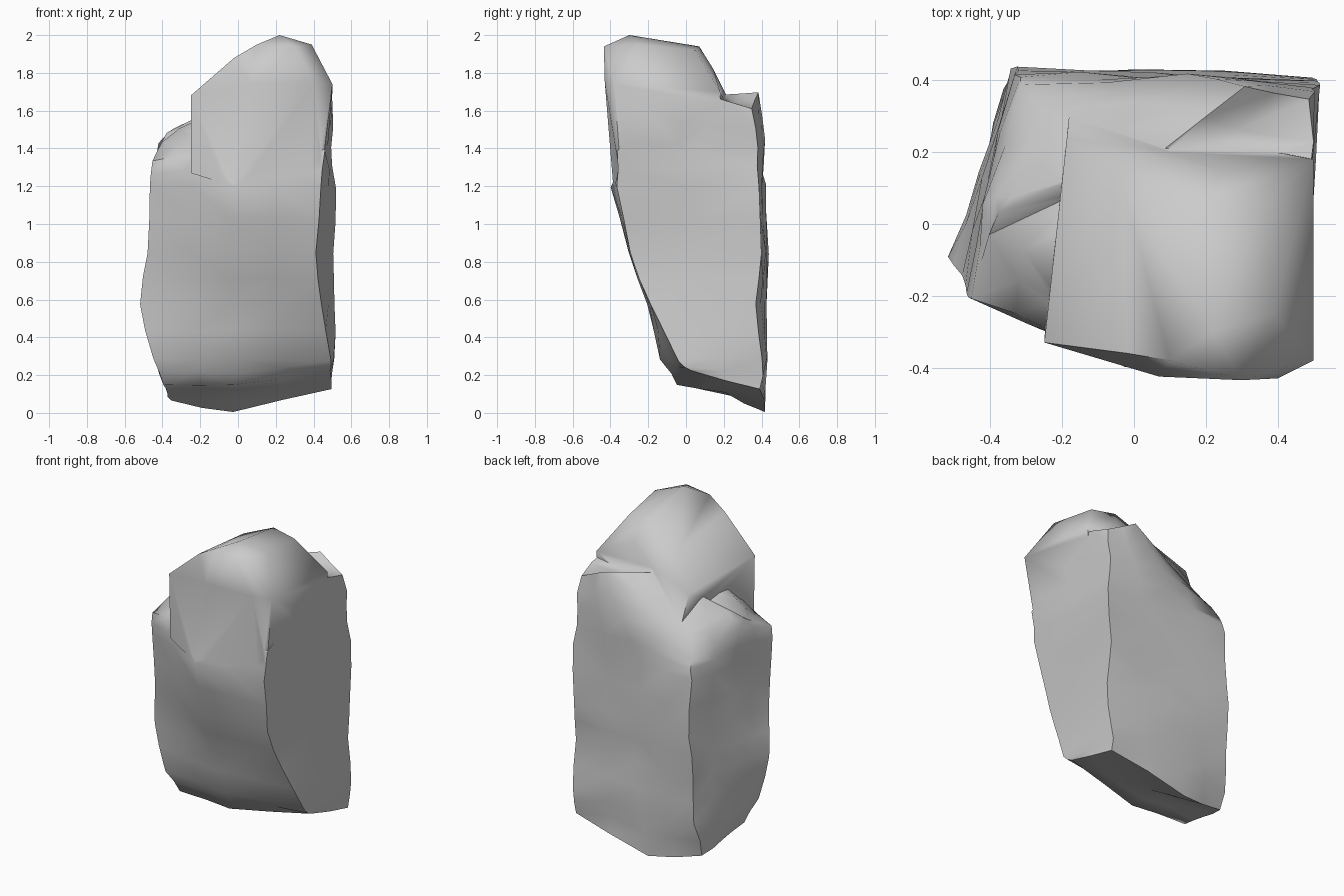
import bpy, bmesh, math, random
from mathutils import Vector

if "Cube" in bpy.data.objects:
    bpy.data.objects.remove(bpy.data.objects["Cube"])

random.seed(4)

stone = bpy.data.materials.new("grey stone")
stone.diffuse_color = (0.6, 0.6, 0.6, 1)
stone.use_nodes = True
stone.node_tree.nodes["Principled BSDF"].inputs["Base Color"].default_value = stone.diffuse_color


def finish(name, bm):
    bmesh.ops.recalc_face_normals(bm, faces=bm.faces)
    mesh = bpy.data.meshes.new(name)
    bm.to_mesh(mesh)
    bm.free()
    mesh.materials.append(stone)
    obj = bpy.data.objects.new(name, mesh)
    bpy.context.collection.objects.link(obj)
    return obj


def roughen(bm, amount):
    # split each face once and nudge only the new points
    old = set(bm.verts)
    bmesh.ops.subdivide_edges(bm, edges=bm.edges[:], cuts=1, use_grid_fill=True)
    for v in bm.verts:
        if v not in old:
            v.co += Vector([random.uniform(-amount, amount) for _ in range(3)])
    bmesh.ops.triangulate(bm, faces=bm.faces[:])


# Main boulder: stacked rings, each running
# front left, front middle, front right, back right, back middle, back left, left
foot = [(-.39, -.01, .15), (-.02, -.04, .15), (.48, .02, .22), (.50, .39, .13),
        (-.02, .425, .01), (-.36, .34, .06), (-.38, .17, .11)]
flat_rings = [
    (.28, [(-.45, -.09), (0, -.13), (.49, -.04), (.51, .41), (0, .43), (-.35, .41), (-.42, .15)]),
    (.58, [(-.52, -.09), (-.05, -.21), (.45, -.19), (.51, .37), (.05, .42), (-.34, .42), (-.43, .14)]),
    (.85, [(-.48, -.15), (-.05, -.30), (.41, -.29), (.51, .40), (.05, .415), (-.33, .43), (-.42, .12)]),
    (1.2, [(-.465, -.20), (-.03, -.395), (.44, -.36), (.51, .39), (.05, .41), (-.33, .42), (-.41, .12)]),
]
shoulder = [(-.445, -.2, 1.34), (-.22, -.30, 1.36), (.46, -.36, 1.38), (.50, .38, 1.40),
            (.15, .41, 1.45), (-.31, .39, 1.31), (-.42, .06, 1.42)]
top = [(-.41, -.03, 1.44), (-.2, -.10, 1.56), (.49, .1, 1.69), (.495, .34, 1.61),
       (.3, .385, 1.69), (-.25, .31, 1.43), (-.34, .08, 1.51)]
rings = [foot] + [[(x, y, z) for x, y in pts] for z, pts in flat_rings] + [shoulder, top]

bm = bmesh.new()
loops = [[bm.verts.new(p) for p in ring] for ring in rings]
for low, high in zip(loops, loops[1:]):
    for i in range(7):
        j = (i + 1) % 7
        bm.faces.new((low[i], low[j], high[j], high[i]))
for loop, centre in ((loops[0], (.05, .2, .10)), (loops[-1], (.08, .2, 1.68))):
    c = bm.verts.new(centre)
    for i in range(7):
        bm.faces.new((loop[i], loop[(i + 1) % 7], c))
roughen(bm, .009)
boulder = finish("boulder", bm)

# Upper crag: chiselled convex lump overhanging the front, leaving a left shelf
crag_points = [
    (-.25, -.32, 1.27), (-.18, .28, 1.25), (.46, .2, 1.2), (.435, -.34, 1.2), (-.03, -.385, 1.2),
    (-.25, -.33, 1.68), (-.18, .31, 1.45), (-.187, .24, 1.63), (.50, .18, 1.70), (.50, -.38, 1.74),
    (.40, -.43, 1.75), (.07, -.425, 1.74), (-.02, -.36, 1.88), (.1, -.38, 1.95),
    (.22, -.3, 2.0), (.3, -.435, 1.94), (.39, -.25, 1.95), (-.03, .1, 1.83),
    (.2, .07, 1.94), (.36, .05, 1.92), (.25, .145, 1.82), (.1, .2, 1.71)]
bm = bmesh.new()
for p in crag_points:
    bm.verts.new(p)
bmesh.ops.convex_hull(bm, input=bm.verts[:])
loose = [v for v in bm.verts if not v.link_faces]
bmesh.ops.delete(bm, geom=loose, context='VERTS')
crag = finish("crag", bm)

# Fuse both lumps into one rock
union = boulder.modifiers.new("fuse", 'BOOLEAN')
union.operation = 'UNION'
union.solver = 'EXACT'
union.object = crag
bpy.context.view_layer.objects.active = boulder
boulder.select_set(True)
bpy.ops.object.modifier_apply(modifier=union.name)
bpy.data.objects.remove(crag)
boulder.name = "rock"

# Worn faces with crisp breaks
bpy.ops.object.shade_smooth_by_angle(angle=math.radians(55))
